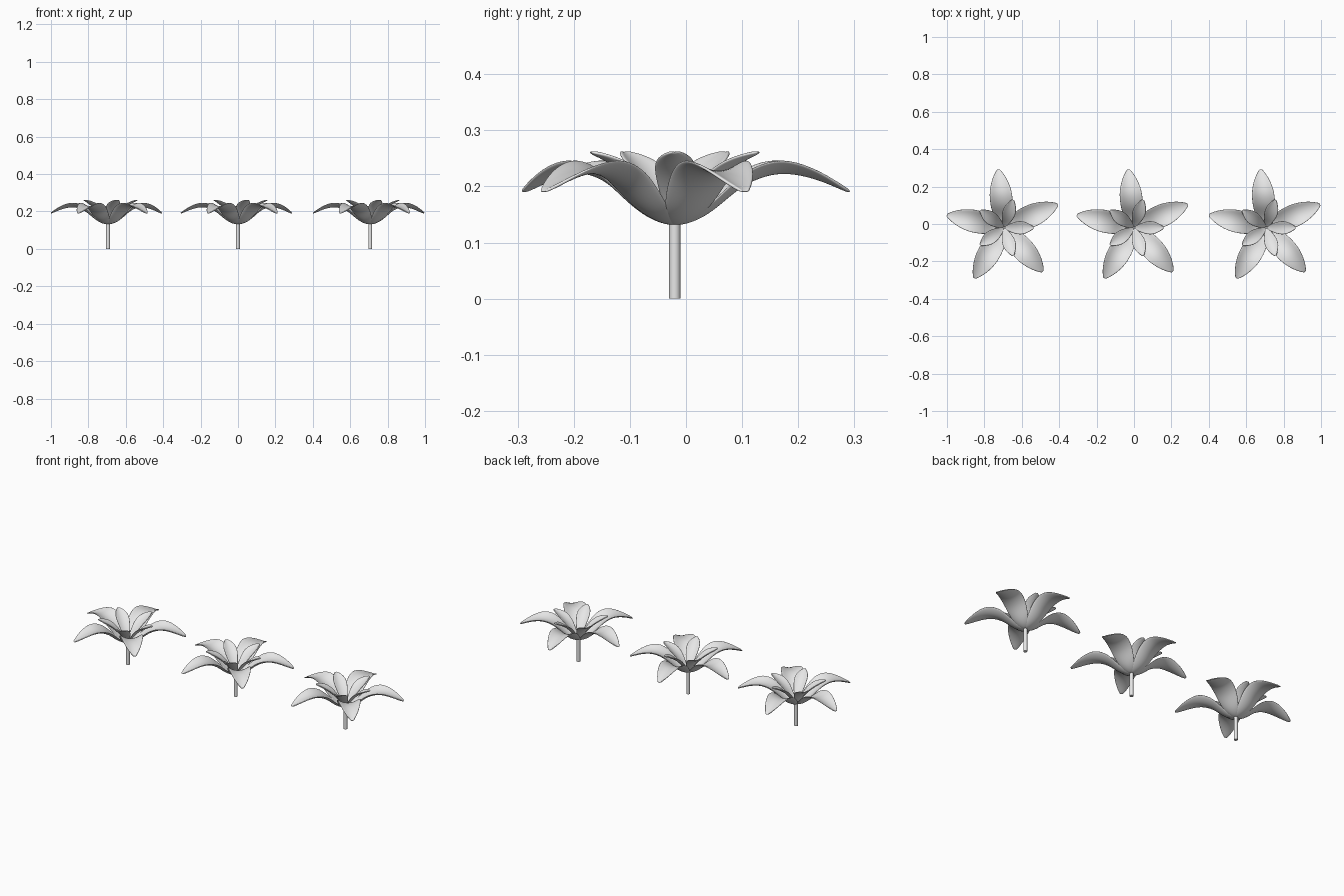
import bpy
import bmesh
import math
from mathutils import Matrix

cube = bpy.data.objects.get("Cube")
if cube:
    bpy.data.objects.remove(cube, do_unlink=True)

# One pale grey for every part
GREY = (0.8, 0.8, 0.8, 1.0)
grey = bpy.data.materials.new("pale_grey")
grey.use_nodes = True
grey.diffuse_color = GREY
grey.node_tree.nodes["Principled BSDF"].inputs["Base Color"].default_value = GREY

CENTRES = {"right": -0.695, "middle": 0.0, "left": 0.707}
FLOWER_Y = -0.02
COLUMNS = 7
PETALS = 5

# Petal rows: distance from axis, midline height, half width, edge lift
OUTER = [(0.004, 0.133, 0.010, 0.001), (0.03, 0.138, 0.030, 0.008),
         (0.06, 0.153, 0.046, 0.016), (0.09, 0.178, 0.055, 0.020),
         (0.12, 0.203, 0.060, 0.023), (0.16, 0.221, 0.062, 0.024),
         (0.20, 0.227, 0.059, 0.021), (0.25, 0.217, 0.045, 0.013),
         (0.29, 0.201, 0.025, 0.005), (0.314, 0.190, 0.007, 0.001)]
INNER = [(0.004, 0.138, 0.006, 0.001), (0.025, 0.158, 0.019, 0.005),
         (0.05, 0.190, 0.030, 0.010), (0.08, 0.218, 0.037, 0.014),
         (0.11, 0.238, 0.034, 0.011), (0.14, 0.254, 0.019, 0.005),
         (0.158, 0.261, 0.005, 0.001)]


def petal_ring(name, rows, start_angle):
    """Five channelled petals spaced evenly round the stem."""
    bm = bmesh.new()
    for k in range(PETALS):
        turn = Matrix.Rotation(math.radians(start_angle + k * 360 / PETALS), 3, "Z")
        grid = []
        for r, z, half, lift in rows:
            line = []
            for c in range(COLUMNS):
                t = 2 * c / (COLUMNS - 1) - 1
                co = turn @ Matrix.Identity(3).col[0] * r
                co = co + turn @ Matrix.Identity(3).col[1] * (half * t)
                co.z = z + lift * t * t
                line.append(bm.verts.new(co))
            grid.append(line)
        for a, b in zip(grid, grid[1:]):
            for c in range(COLUMNS - 1):
                bm.faces.new((a[c], b[c], b[c + 1], a[c + 1]))
    return finish(bm, name)


def stem_mesh(radius, height):
    bm = bmesh.new()
    bmesh.ops.create_cone(bm, cap_ends=True, segments=24, radius1=radius,
                          radius2=radius, depth=height,
                          matrix=Matrix.Translation((0, 0, height / 2)))
    return finish(bm, "stem")


def finish(bm, name):
    mesh = bpy.data.meshes.new(name)
    bm.to_mesh(mesh)
    bm.free()
    mesh.materials.append(grey)
    return mesh


def place(mesh, side, x, is_petal):
    obj = bpy.data.objects.new(f"{side}_{mesh.name}", mesh)
    obj.location = (x, FLOWER_Y, 0)
    bpy.context.collection.objects.link(obj)
    if is_petal:
        solid = obj.modifiers.new("thickness", "SOLIDIFY")
        solid.thickness = 0.006
        solid.offset = 0
        smooth = obj.modifiers.new("smooth", "SUBSURF")
        smooth.levels = smooth.render_levels = 2
    return obj


outer = petal_ring("outer_petals", OUTER, 95.5)
inner = petal_ring("inner_petals", INNER, 72)
stem = stem_mesh(0.01, 0.14)
for petals in (outer, inner):
    petals.shade_smooth()

# Three identical flowers in a row
stems = []
for side, x in CENTRES.items():
    place(outer, side, x, True)
    place(inner, side, x, True)
    stems.append(place(stem, side, x, False))

# Round stems with crisp ends
bpy.ops.object.select_all(action="DESELECT")
stems[0].select_set(True)
bpy.context.view_layer.objects.active = stems[0]
bpy.ops.object.shade_smooth_by_angle()
